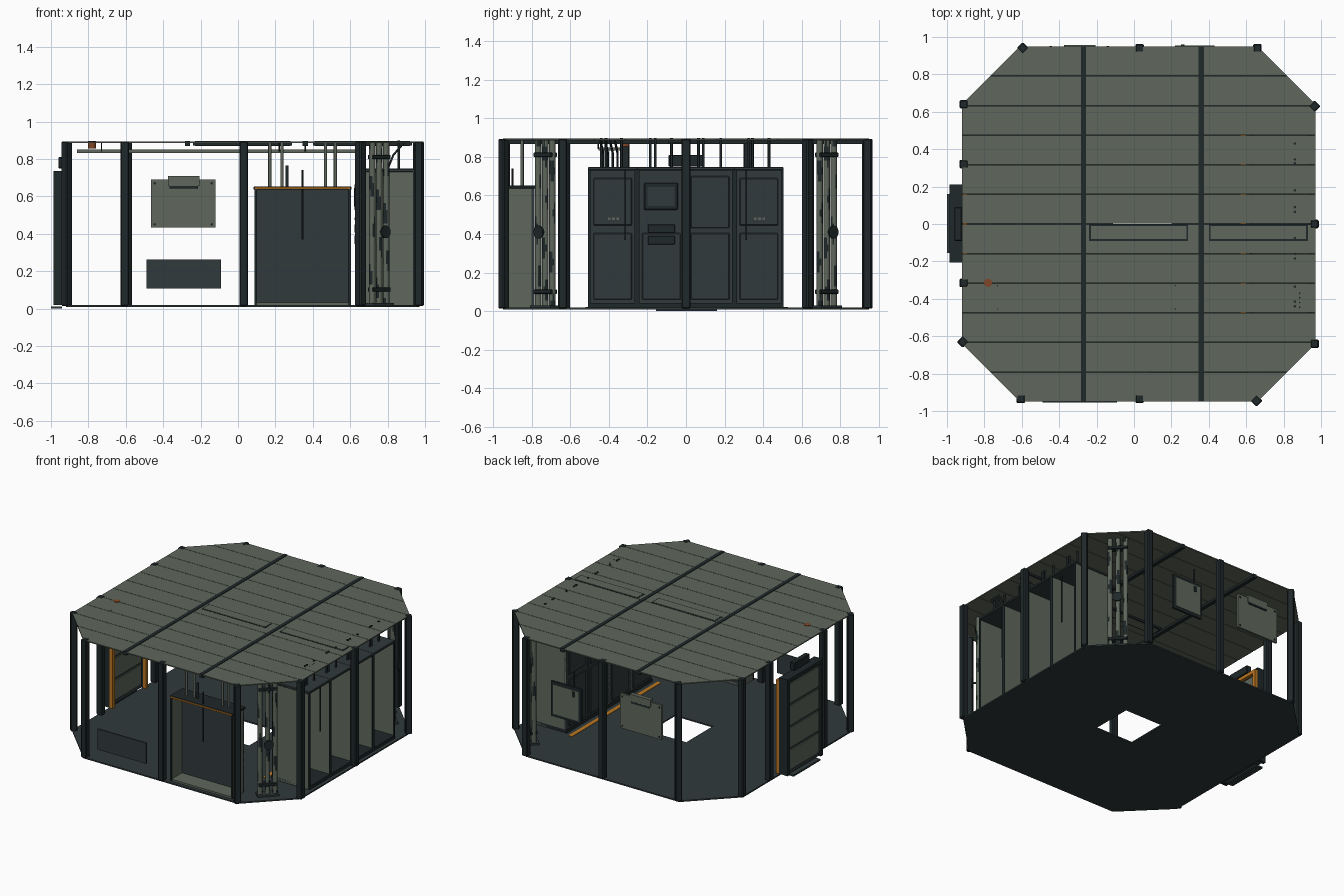
import bpy, bmesh, math
from mathutils import Vector, Matrix

if "Cube" in bpy.data.objects:
    bpy.data.objects.remove(bpy.data.objects["Cube"])

def mat(name, r, g, b):
    m = bpy.data.materials.new(name)
    m.diffuse_color = (r, g, b, 1)
    m.use_nodes = True
    m.node_tree.nodes["Principled BSDF"].inputs["Base Color"].default_value = m.diffuse_color
    return m

PANEL = mat("grey_green_panel", .115, .136, .106)
STEEL = mat("dark_steel", .030, .041, .044)
FRAME = mat("black_frame", .014, .021, .023)
ORANGE = mat("orange", .50, .18, .015)
RUST = mat("rust", .22, .06, .02)

def finish(name, bm, mats):
    bmesh.ops.recalc_face_normals(bm, faces=bm.faces)
    me = bpy.data.meshes.new(name)
    bm.to_mesh(me)
    bm.free()
    for m in mats:
        me.materials.append(m)
    ob = bpy.data.objects.new(name, me)
    bpy.context.collection.objects.link(ob)
    return ob

def box(name, x, y, z, m, bevel=0, rot=0):
    bm = bmesh.new()
    bmesh.ops.create_cube(bm, size=1)
    bmesh.ops.scale(bm, verts=bm.verts, vec=(x[1]-x[0], y[1]-y[0], z[1]-z[0]))
    if bevel:
        bmesh.ops.bevel(bm, geom=bm.edges[:], offset=bevel, segments=1, affect='EDGES')
    ob = finish(name, bm, [m])
    ob.location = ((x[0]+x[1])/2, (y[0]+y[1])/2, (z[0]+z[1])/2)
    ob.rotation_euler.z = rot
    return ob

def prism(name, pts, z0, z1, m):
    bm = bmesh.new()
    f = bm.faces.new([bm.verts.new((px, py, z0)) for px, py in pts])
    up = bmesh.ops.extrude_face_region(bm, geom=[f])["geom"]
    bmesh.ops.translate(bm, vec=(0, 0, z1-z0), verts=[v for v in up if isinstance(v, bmesh.types.BMVert)])
    return finish(name, bm, [m])

def rod(name, a, b, r, m, sides=10):
    a, b = Vector(a), Vector(b)
    bm = bmesh.new()
    bmesh.ops.create_cone(bm, cap_ends=True, segments=sides, radius1=r, radius2=r, depth=(b-a).length)
    rot = Vector((0, 0, 1)).rotation_difference(b-a).to_matrix().to_4x4()
    bmesh.ops.transform(bm, matrix=Matrix.Translation((a+b)/2) @ rot, verts=bm.verts)
    for f in bm.faces:
        f.smooth = len(f.verts) == 4
    return finish(name, bm, [m])

# octagonal outline with cut corners
XL, XR, YE, YC = -.92, .97, .95, .64
def xlim(y):
    c = max(0, abs(y)-YC)
    return XL+c, XR-c

def strip(y0, y1, a=-9, b=9):
    """Outline polygon between two y values, clipped to x in a..b."""
    ys = [y0] + [k for k in (-YC, YC) if y0 < k < y1] + [y1]
    return [(min(b, xlim(y)[1]), y) for y in ys] + [(max(a, xlim(y)[0]), y) for y in reversed(ys)]

# floor around a square opening
H = .157
prism("floor_front", strip(-YE, -H), .008, .018, STEEL)
prism("floor_back", strip(H, YE), .008, .018, STEEL)
prism("floor_left", strip(-H, H, b=.045-H), .008, .018, STEEL)
prism("floor_right", strip(-H, H, a=.045+H), .008, .018, STEEL)
box("floor_warning_stripe", (.57, .60), (-.52, .53), (.018, .021), ORANGE)

# ceiling planks, ribs and recessed lamps
P = YE/6
for i in range(-6, 6):
    for a, b in ((-9, -.272), (-.268, .358), (.362, 9)):
        prism("ceiling_plank", strip(i*P+.0015, (i+1)*P-.0015, a, b), .884, .892, PANEL)
for x in (-.27, .36):
    box("ceiling_rib", (x-.014, x+.014), (-.95, .95), (.868, .896), FRAME)
for x in (-.24, .40):
    box("ceiling_lamp", (x, x+.53), (-.09, 0), (.872, .893), FRAME)
    box("ceiling_lamp_cover", (x+.01, x+.52), (-.08, -.01), (.87, .8945), PANEL)

# hanging cable tray and alarm light
box("cable_tray", (-.86, .66), (-.455, -.33), (.832, .850), PANEL)
for x in (-.73, .22, .36):
    for y in (-.455, -.33):
        rod("tray_hanger", (x, y, .84), (x, y, .893), .004, FRAME, 6)
rod("alarm_light", (-.78, -.315, .855), (-.78, -.315, .895), .022, RUST, 12)

# wall posts; some corners are turned
D = math.radians(45)
for x, y, r in ((-.595, .94, D), (.03, .94, 0), (.66, .94, 0), (.965, .63, D), (.965, 0, 0),
                (.965, -.64, 0), (.655, -.945, D), (.03, -.935, 0), (-.605, -.935, 0),
                (-.915, -.63, D), (-.91, -.315, 0), (-.91, .32, 0), (-.91, .64, 0)):
    box("wall_post", (x-.023, x+.023), (y-.023, y+.023), (.014, .894), FRAME, .006, r)

# right bank of open-backed cabinets
for i in range(4):
    y0 = -.505 + i*.2525
    y1 = y0 + .25
    box("cabinet_front", (.635, .65), (y0, y1), (.02, .735), STEEL)
    for y in (y0, y1-.008):
        box("cabinet_side", (.635, .935), (y, y+.008), (.02, .735), PANEL)
        box("cabinet_side_edge", (.935, .942), (y-.003, y+.011), (.02, .735), FRAME)
    box("cabinet_top", (.628, .945), (y0-.004, y1+.004), (.73, .748), STEEL, .004)
    box("cabinet_base", (.632, .943), (y0, y1), (.018, .042), FRAME)
    box("cabinet_lower_door", (.627, .656), (y0+.025, y1-.025), (.06, .405), STEEL, .004)
    if i in (0, 3):
        box("cabinet_upper_door", (.627, .656), (y0+.025, y1-.025), (.445, .69), STEEL, .004)
        for k in range(3):
            box("cabinet_button", (.624, .659), (y0+.1+k*.022, y0+.114+k*.022), (.474, .486), PANEL)
        yc = y0+.19 if i == 0 else y0+.06
        rod("cabinet_cable", (.90, yc, .37), (.90, yc, .745), .005, FRAME, 6)
    elif i == 1:
        box("screen_frame", (.622, .66), (y0+.035, y0+.21), (.525, .665), FRAME, .004)
        box("screen", (.619, .663), (y0+.052, y0+.193), (.545, .645), STEEL)
        for z in (.345, .405):
            box("cabinet_vent", (.622, .66), (y0+.055, y0+.195), (z, z+.045), FRAME, .003)
    else:
        box("cabinet_upper_door", (.627, .656), (y0+.025, y1-.025), (.43, .70), STEEL, .004)
for y in (.43, .345, .325, .18, .09, .065, -.075, -.16, -.185, -.335, -.415, -.44):
    rod("cabinet_conduit", (.86, y, .74), (.86, y, .899), .007, FRAME, 8)
for k in range(4):
    y = -.43 + k*.025
    rod("loose_cable", (.80, y, .745), (.83, y, .82), .006, FRAME, 6)
    rod("loose_cable_upper", (.83, y, .82), (.89, y-.015, .89), .006, FRAME, 6)

# corner pipe clusters with peeling paint, clamps and a valve
for s in (-1, 1):
    for k in (-1, 0, 1):
        x, y = .755+.037*k, s*.73-s*.037*k
        bm = bmesh.new()
        rings = 24
        grid = [[bm.verts.new((x+.017*math.cos(t*math.pi/6), y+.017*math.sin(t*math.pi/6), .02+.87*j/rings))
                 for t in range(12)] for j in range(rings+1)]
        for j in range(rings):
            for t in range(12):
                f = bm.faces.new((grid[j][t], grid[j][(t+1) % 12], grid[j+1][(t+1) % 12], grid[j+1][t]))
                f.smooth = True
                f.material_index = int(math.sin(j*.95+k*2.1)+.7*math.sin(t*1.05+j*.4+k) > .75)
        finish("corner_pipe", bm, [PANEL, FRAME])
    for z in (.09, .80):
        box("pipe_clamp", (.69, .82), (s*.73-.024, s*.73+.024), (z, z+.022), FRAME, .003, -s*D)
    box("pipe_foot", (.68, .83), (s*.73-.035, s*.73+.035), (.016, .03), STEEL, 0, -s*D)
    rod("valve_stem", (.755, s*.73, .41), (.79, s*.765, .41), .008, FRAME)
    rod("valve_wheel", (.785, s*.76, .41), (.792, s*.767, .41), .034, FRAME, 16)

# front console, open toward the outer wall
box("console_panel", (.09, .60), (-.80, -.785), (.02, .64), STEEL)
for x in (.09, .592):
    box("console_side", (x, x+.008), (-.92, -.785), (.02, .64), PANEL)
    box("console_side_edge", (x-.003, x+.011), (-.926, -.918), (.02, .64), FRAME)
box("console_base", (.09, .60), (-.924, -.785), (.018, .032), PANEL)
box("console_top", (.083, .607), (-.925, -.775), (.636, .652), FRAME, .003)
box("console_trim", (.09, .60), (-.931, -.924), (.639, .649), ORANGE)
for x, z, m in ((.17, .89, PANEL), (.235, .89, PANEL), (.262, .765, FRAME), (.468, .89, PANEL), (.52, .89, PANEL)):
    rod("console_conduit", (x, -.85, .645), (x, -.85, z), .009, m, 8)
rod("console_cable", (.345, -.90, .37), (.345, -.90, .74), .005, FRAME, 6)

# low front plate
box("front_low_plate", (-.49, -.09), (-.955, -.945), (.108, .262), STEEL)

# back wall board with lamp box
box("back_board", (-.465, -.12), (.935, .95), (.432, .69), PANEL)
box("back_board_box", (-.375, -.205), (.925, .956), (.655, .708), PANEL)
box("back_board_slot", (-.365, -.215), (.922, .957), (.642, .655), FRAME)
for x in (-.445, -.14):
    for z in (.45, .67):
        rod("board_bolt", (x, .932, z), (x, .953, z), .007, FRAME, 8)

# back wall framed display
box("display_frame", (.20, .45), (.935, .95), (.37, .63), FRAME)
box("display_sheet", (.22, .43), (.931, .954), (.39, .61), PANEL)
rod("display_cable", (.26, .945, .52), (.26, .945, .74), .005, FRAME, 6)
box("display_knob", (.25, .27), (.945, .96), (.56, .60), FRAME)

# left door: ribbed slab, orange frame, sign and step
box("door_slab", (-.972, -.925), (-.19, .20), (.02, .715), STEEL)
for k in range(4):
    box("door_section", (-.98, -.917), (-.165, .175), (.05+k*.165, .195+k*.165), PANEL)
for y in (-.205, .185):
    box("door_jamb", (-.986, -.915), (y, y+.025), (.018, .73), FRAME)
    box("door_orange_jamb", (-.915, -.89), (y, y+.025), (.018, .71), ORANGE)
box("door_lintel", (-.986, -.915), (-.205, .21), (.71, .735), FRAME)
box("door_orange_lintel", (-.915, -.89), (-.205, .21), (.69, .715), ORANGE)
box("door_sign", (-.96, -.92), (-.09, .09), (.75, .81), FRAME, .004)
box("door_step", (-1.0, -.94), (-.155, .16), (0, .012), STEEL)
